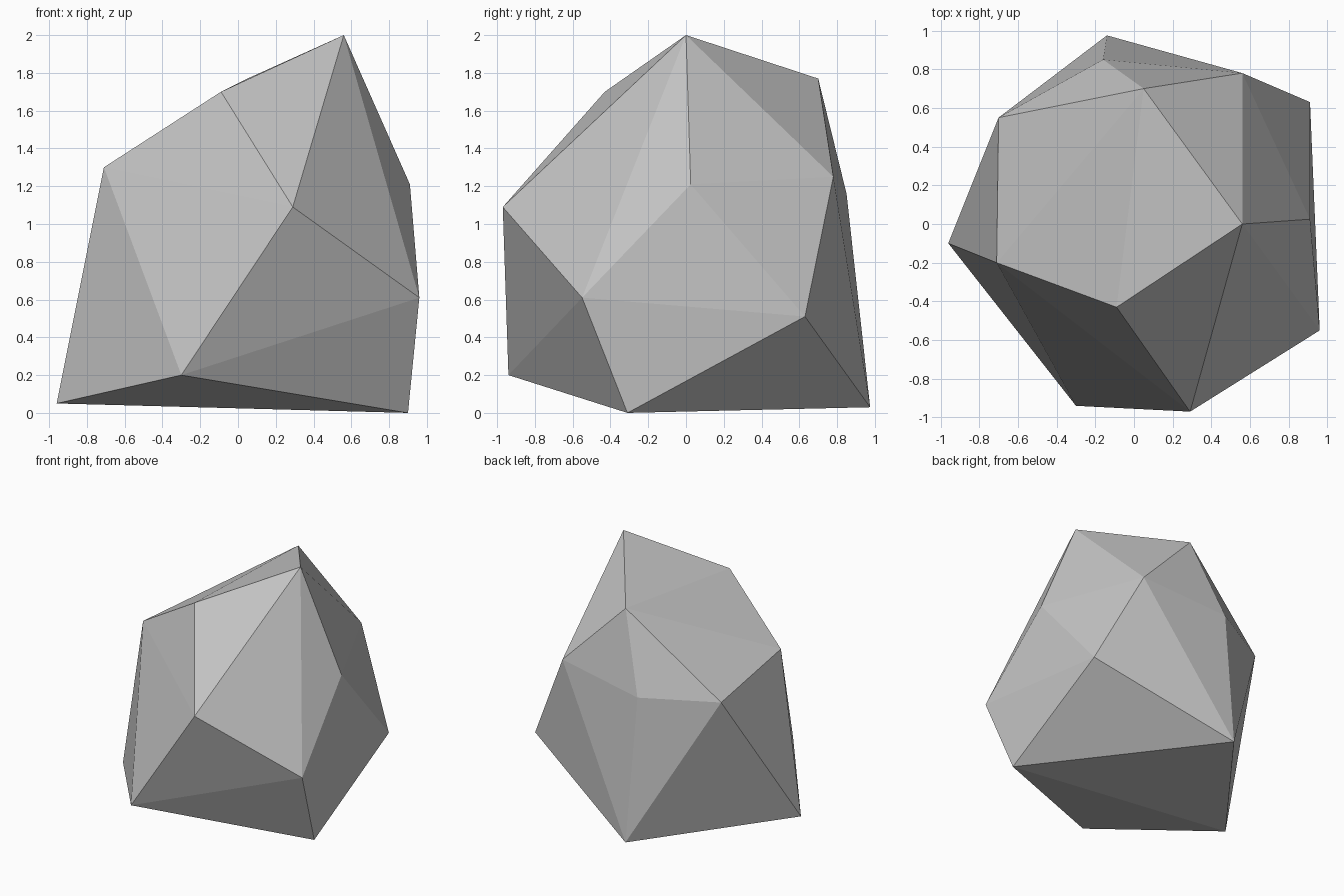
import bpy
import bmesh

cube = bpy.data.objects.get("Cube")
if cube:
    bpy.data.objects.remove(cube, do_unlink=True)

# Stone colour
stone = bpy.data.materials.new("stone_grey")
stone.use_nodes = True
colour = (0.55, 0.55, 0.55, 1)
stone.diffuse_color = colour
stone.node_tree.nodes["Principled BSDF"].inputs["Base Color"].default_value = colour

# Corners of the boulder, grouped by height
crown = [(.56, 0, 2), (-.09, -.43, 1.7), (.05, .7, 1.77)]
shoulder = [(-.71, -.2, 1.3), (.29, -.97, 1.09), (.91, .025, 1.21),
            (.56, .78, 1.25), (-.16, .85, 1.16), (-.7, .55, 1.15)]
flank = [(.96, -.55, .61), (.91, .63, .51)]
base = [(-.96, -.1, .05), (-.3, -.94, .2), (.9, -.31, 0), (-.14, .975, .03)]

# Wrap the corners in flat facets
bm = bmesh.new()
for corner in crown + shoulder + flank + base:
    bm.verts.new(corner)
bmesh.ops.convex_hull(bm, input=bm.verts[:])
bmesh.ops.recalc_face_normals(bm, faces=bm.faces[:])

mesh = bpy.data.meshes.new("boulder")
bm.to_mesh(mesh)
bm.free()
mesh.materials.append(stone)
boulder = bpy.data.objects.new("boulder", mesh)
bpy.context.scene.collection.objects.link(boulder)
